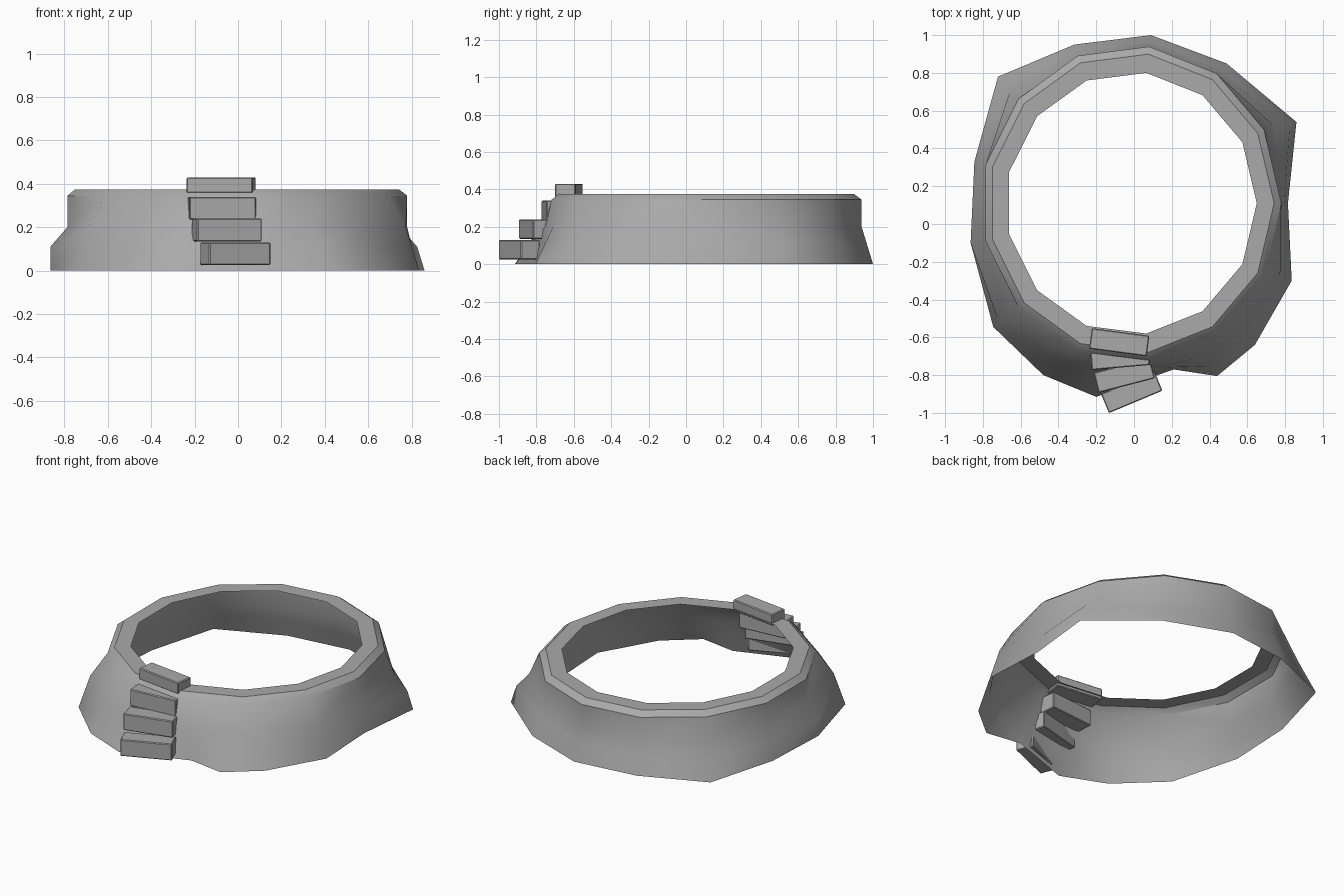
import bpy, bmesh
from math import cos, sin, tau, radians, floor

cube = bpy.data.objects.get("Cube")
if cube:
    bpy.data.objects.remove(cube)

stone = bpy.data.materials.new("grey_stone")
stone.use_nodes = True
colour = (0.4, 0.4, 0.4, 1)
stone.diffuse_color = colour
stone.node_tree.nodes["Principled BSDF"].inputs["Base Color"].default_value = colour


def finish(bm, name):
    mesh = bpy.data.meshes.new(name)
    bm.to_mesh(mesh)
    bm.free()
    mesh.materials.append(stone)
    obj = bpy.data.objects.new(name, mesh)
    bpy.context.collection.objects.link(obj)
    return obj


SIDES = 13


def rim_point(i, rx, ry):
    """Point on the regular rim polygon; half indices lie mid-edge."""
    def corner(k):
        a = tau * k / SIDES
        return -0.015 + rx * cos(a), 0.11 + ry * sin(a)
    k, f = floor(i), i - floor(i)
    (ax, ay), (bx, by) = corner(k), corner(k + 1)
    return ax + (bx - ax) * f, ay + (by - ay) * f


# Irregular foot: rim index -> foot position and how far the waist flares
foot = {0: (0.815, 0.11, 0), 1: (0.86, 0.54, 0.35), 2: (0.49, 0.85, 0),
        3: (0.09, 1.0, 0), 4: (-0.315, 0.95, 0), 5: (-0.72, 0.78, 0.4),
        6: (-0.845, 0.33, 0), 7: (-0.865, -0.10, 0), 8: (-0.745, -0.545, 0.6),
        8.5: (-0.48, -0.80, 0.5), 9: (-0.20, -0.915, 0.45),
        10: (0.21, -0.77, 0.6), 10.5: (0.44, -0.805, 0.4),
        11: (0.64, -0.64, 0.4), 12: (0.835, -0.30, 0.58)}
low_flare = {1: 0.8, 7: 1.0}

# Open flared wall with a chamfered rim
bm = bmesh.new()
columns = []
for i, (fx, fy, waist) in foot.items():
    ex, ey = rim_point(i, 0.795, 0.835)
    low = low_flare.get(i, waist + 0.45 * (1 - waist))
    rows = [(fx, fy, 0)]
    for z, t in ((0.11, low), (0.2, waist), (0.345, 0)):
        rows.append((ex + (fx - ex) * t, ey + (fy - ey) * t, z))
    for rx, ry in ((0.757, 0.795), (0.665, 0.695)):
        rows.append((*rim_point(i, rx, ry), 0.375))
    columns.append([bm.verts.new(p) for p in rows])
for a, b in zip(columns, columns[1:] + columns[:1]):
    for r in range(len(a) - 1):
        face = bm.faces.new((a[r], b[r], b[r + 1], a[r + 1]))
        face.smooth = True
bm.normal_update()
# Only the rim keeps hard edges
for edge in bm.edges:
    on_rim = all(v.co.z > 0.34 for v in edge.verts)
    edge.smooth = not (on_rim and edge.calc_face_angle(0) > radians(32))
finish(bm, "ring_wall")

# Fanned steps climbing the front: centre, bottom, top, turn
steps = [(-0.012, -0.891, 0.025, 0.13, 22.7), (-0.052, -0.802, 0.135, 0.24, 14.5),
         (-0.075, -0.705, 0.235, 0.34, 5), (-0.078, -0.626, 0.357, 0.43, -7.5)]
for n, (x, y, z0, z1, turn) in enumerate(steps, 1):
    bm = bmesh.new()
    bmesh.ops.create_cube(bm, size=1)
    for v in bm.verts:
        v.co.x *= 0.307
        v.co.y *= 0.11
        v.co.z *= z1 - z0
    step = finish(bm, f"step_{n}")
    step.location = (x, y, (z0 + z1) / 2)
    step.rotation_euler.z = radians(turn)
    bevel = step.modifiers.new("worn_edge", "BEVEL")
    bevel.width = 0.005
    bevel.segments = 1
